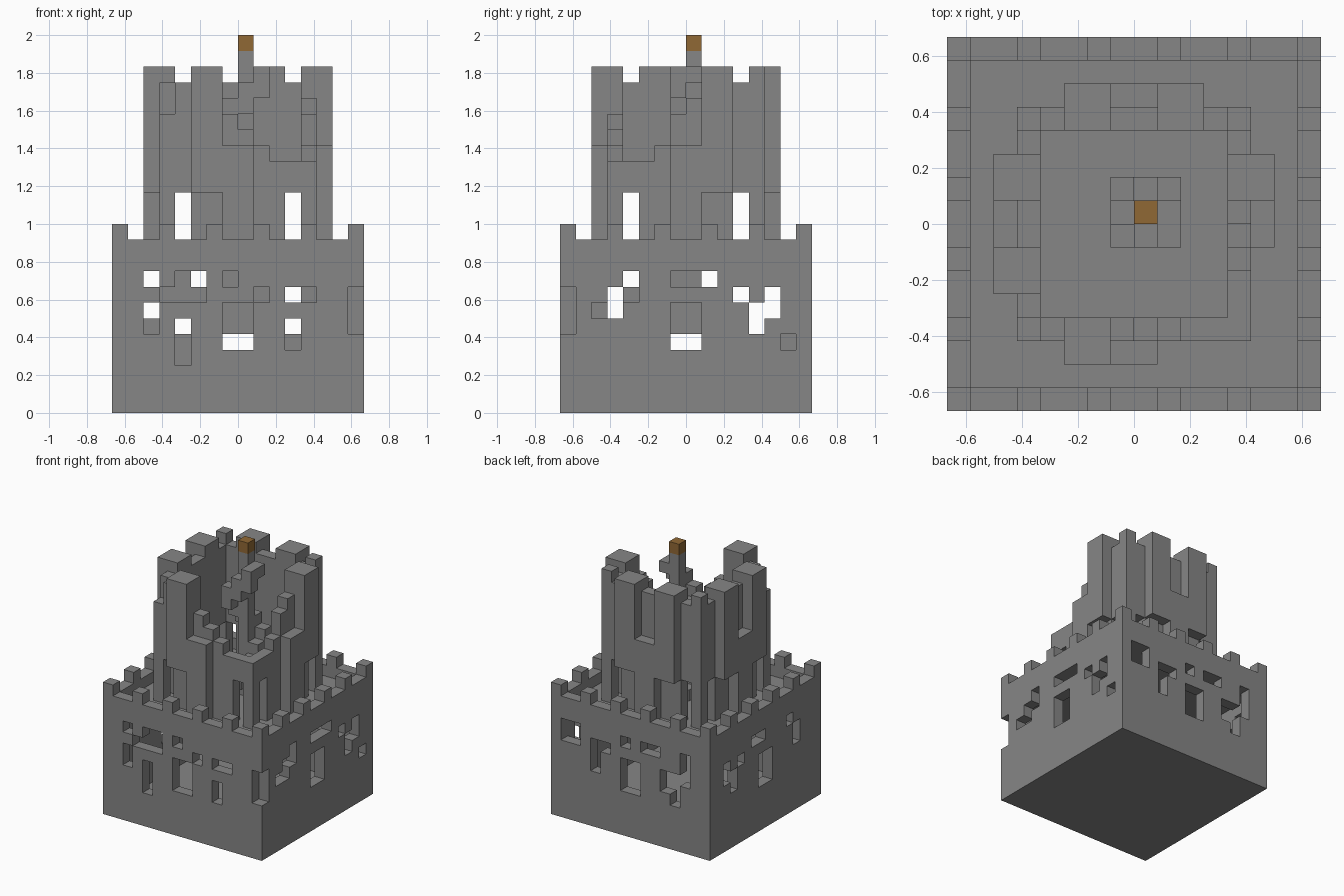
import bpy, bmesh
from mathutils import Vector

UNIT = 1 / 12        # edge of one stone block
SIDE = 16            # blocks along each side of the keep

old = bpy.data.objects.get("Cube")
if old:
    bpy.data.objects.remove(old)


def material(name, color):
    mat = bpy.data.materials.new(name)
    mat.use_nodes = True
    mat.diffuse_color = (*color, 1)
    mat.node_tree.nodes["Principled BSDF"].inputs["Base Color"].default_value = (*color, 1)
    return mat


stone = material("grey stone", (0.24, 0.24, 0.24))
wood = material("torch brown", (0.28, 0.14, 0.035))


def box(x, y, z):
    """Set of blocks inside three half-open ranges."""
    return {(i, j, k) for i in range(*x) for j in range(*y) for k in range(*z)}


def build(name, cells, mat, neighbours=frozenset()):
    """Skin a set of blocks, keeping only the exposed faces, merged into flat panels."""
    bm = bmesh.new()
    for cell in cells:
        for axis in range(3):
            for sign in (-1, 1):
                near = list(cell)
                near[axis] += sign
                if tuple(near) in cells or tuple(near) in neighbours:
                    continue
                n, u, v = Vector(), Vector(), Vector()
                n[axis] = sign / 2
                u[(axis + 1) % 3] = 0.5
                v[(axis + 2) % 3] = sign / 2
                mid = Vector(cell) + Vector((0.5 - SIDE / 2, 0.5 - SIDE / 2, 0.5)) + n
                bm.faces.new([bm.verts.new((mid + p) * UNIT)
                              for p in (-u - v, u - v, u + v, v - u)])
    bmesh.ops.remove_doubles(bm, verts=bm.verts, dist=UNIT / 100)
    bmesh.ops.dissolve_limit(bm, angle_limit=0.01, verts=bm.verts, edges=bm.edges)
    mesh = bpy.data.meshes.new(name)
    bm.to_mesh(mesh)
    bm.free()
    mesh.materials.append(mat)
    obj = bpy.data.objects.new(name, mesh)
    bpy.context.collection.objects.link(obj)


# Curtain walls with a merlon on every third block
LAST = SIDE - 1
full, room = (0, SIDE), (1, LAST)
walls = box(full, full, (0, 11)) - box(room, room, (0, 11))
walls |= {(i, j, 11) for i, j, k in walls if k == 0 and i % 3 == 0 and j % 3 == 0}

# Doors and broken holes: position along the wall, then the missing courses
front = {2: "568", 3: "7", 4: "34578", 5: "78", 7: "4568", 8: "456", 9: "7", 11: "457", 12: "7"}
back = {1: "78", 2: "78", 4: "567", 5: "7", 7: "4568", 8: "456", 9: "8", 10: "8",
        11: "56", 12: "456", 13: "678"}
right = {2: "6", 3: "67", 4: "78", 7: "4568", 8: "4568", 9: "8", 11: "7", 12: "56",
         13: "67", 14: "4"}
left = {3: "67", 4: "8", 7: "456", 8: "4568", 9: "8", 11: "7", 12: "56", 13: "67"}
places = ((front, lambda a: (a, 0)), (back, lambda a: (LAST - a, LAST)),
          (right, lambda a: (LAST, a)), (left, lambda a: (0, a)))
for holes, place in places:
    for along, courses in holes.items():
        walls -= {(*place(along), int(c)) for c in courses}
walls -= box((LAST, SIDE), (0, 1), (5, 8))     # missing corner stones
build("curtain_walls", walls, stone)

# Ground floor and the deck the tower stands on
build("ground_floor", box(room, room, (0, 1)), stone, walls)
deck = box(room, room, (9, 10))
build("deck", deck, stone, walls)

# Round tower: an inner ring and four projecting bays
DECK, ARCH, NOTCH, TOP = 10, 14, 17, 21
near, far = 3, 12
ruin_front = {7: 19, 8: 18, 9: 17, 10: 16, 11: 16, 12: 16}
ruin_side = {4: 16, 5: 16, 6: 17, 7: 19, 8: 20}
tower = set()


def column(i, j, low, high):
    tower.update(box((i, i + 1), (j, j + 1), (low, high)))


for i in range(near, far + 1):
    for j in range(near, far + 1):
        if i not in (near, far) and j not in (near, far):
            continue
        along = i if j in (near, far) else j
        low = ARCH if along in (4, 11) else DECK
        high = TOP if along in (4, 7, 8, 11) else TOP + 1
        if j == near:
            high = ruin_front.get(i, high)
        elif i == far:
            high = ruin_side.get(j, high)
        if i == j == near:
            high = TOP - 2
        column(i, j, low, high)

for a in range(5, 11):
    middle = a in (7, 8)
    low = DECK if middle else ARCH
    high = NOTCH if middle else TOP + 1
    column(a, far + 1, low, high)
    column(near - 1, a, low, high)
    if a < 9:
        column(a, near - 1, low, high)
    if a > 6:
        column(far + 1, a, low, high)
build("ruined_tower", tower, stone, deck)

# Central post with a spiral of steps, and the footing that hangs below the deck
post = box((8, 9), (8, 9), (DECK, 23))
spiral = [(1, 0), (1, -1), (0, -1), (-1, -1), (-1, 0), (-1, 1), (0, 1), (1, 1)]
for step in range(TOP - DECK + 1):
    for wide in (0, 1):
        dx, dy = spiral[(step + wide) % len(spiral)]
        post.add((8 + dx, 8 + dy, TOP - step))
build("spiral_stair", post, stone, deck)
build("stair_footing", box((7, 9), (7, 9), (5, 9)), stone, deck)

# Torch head on the post
build("torch", box((8, 9), (8, 9), (23, 24)), wood, post)
